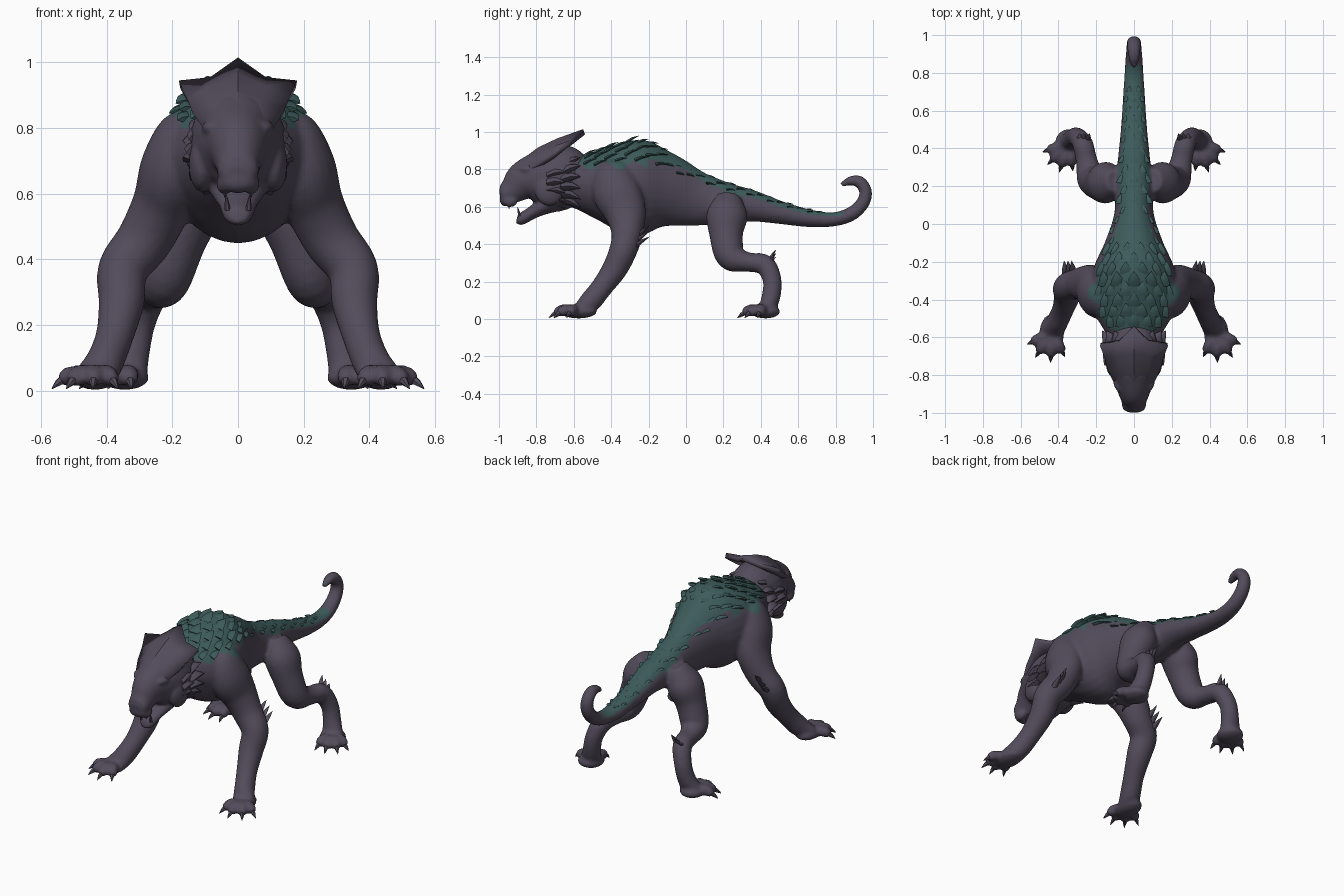
import bpy, bmesh, math
from mathutils import Vector, Matrix

cube = bpy.data.objects.get("Cube")
if cube:
    bpy.data.objects.remove(cube)


def material(name, rgb):
    m = bpy.data.materials.new(name)
    m.use_nodes = True
    m.diffuse_color = (*rgb, 1)
    m.node_tree.nodes["Principled BSDF"].inputs["Base Color"].default_value = (*rgb, 1)
    return m


HIDE = material("dark violet hide", (0.085, 0.072, 0.105))
TEAL = material("teal scales", (0.047, 0.105, 0.105))


def spline(pts, steps):
    """Catmull-Rom resampling of points of any dimension."""
    out = []
    for i in range(len(pts) - 1):
        a, b, c, d = (pts[min(max(i + k, 0), len(pts) - 1)] for k in (-1, 0, 1, 2))
        for s in range(steps):
            t = s / steps
            out.append([q + 0.5 * t * (r - p + t * (2*p - 5*q + 4*r - w + t * (3*(q - r) + w - p)))
                        for p, q, r, w in zip(a, b, c, d)])
    return out + [list(pts[-1])]


def loft(bm, pts, steps=5, sides=20, side=1):
    """Tube through (x, y, z, width, depth) points; side=-1 mirrors in x."""
    rows = spline(pts, steps)
    mids = [Vector((r[0] * side, r[1], r[2])) for r in rows]
    rings = []
    for i, r in enumerate(rows):
        t = (mids[min(i + 1, len(mids) - 1)] - mids[max(i - 1, 0)]).normalized()
        ref = Vector((1, 0, 0)) if abs(t.x) < 0.9 else Vector((0, 0, 1))
        u = (ref - t * ref.dot(t)).normalized()
        v = t.cross(u)
        angles = [2 * math.pi * k / sides for k in range(sides)]
        rings.append([bm.verts.new(mids[i] + u * math.cos(a) * r[3] + v * math.sin(a) * r[4])
                      for a in angles])
    for p, q in zip(rings, rings[1:]):
        for k in range(sides):
            j = (k + 1) % sides
            bm.faces.new((p[k], p[j], q[j], q[k]))
    bm.faces.new(rings[0])
    bm.faces.new(rings[-1])


def spike(bm, base, tip, w, d=None, side=1):
    """Slightly bulged cone, optionally flattened."""
    d = d or w
    mid = [(a + b) / 2 for a, b in zip(base, tip)]
    mid[2] += 0.15 * w
    loft(bm, [(*base, w, d), (*mid, w * 0.7, d * 0.7), (*tip, 0.001, 0.001)], 2, 6, side)


def ball(bm, loc, size):
    bmesh.ops.create_uvsphere(bm, u_segments=20, v_segments=12, radius=1,
                              matrix=Matrix.Translation(loc) @ Matrix.Diagonal((*size, 1)))


def finish(name, bm, mats, angle=40, closed=True):
    if closed:
        bmesh.ops.recalc_face_normals(bm, faces=bm.faces)
    me = bpy.data.meshes.new(name)
    bm.to_mesh(me)
    bm.free()
    ob = bpy.data.objects.new(name, me)
    bpy.context.scene.collection.objects.link(ob)
    for m in mats:
        me.materials.append(m)
    smooth(ob, angle)
    return ob


def smooth(ob, angle):
    bpy.ops.object.select_all(action='DESELECT')
    ob.select_set(True)
    bpy.context.view_layer.objects.active = ob
    bpy.ops.object.shade_smooth_by_angle(angle=math.radians(angle))


def fuse(ob, voxel, passes):
    """Blend overlapping volumes into one skin."""
    r = ob.modifiers.new("fuse", 'REMESH')
    r.mode, r.voxel_size = 'VOXEL', voxel
    s = ob.modifiers.new("relax", 'SMOOTH')
    s.factor, s.iterations = 0.5, passes
    dg = bpy.context.evaluated_depsgraph_get()
    mats = list(ob.data.materials)
    me = bpy.data.meshes.new_from_object(ob.evaluated_get(dg))
    ob.modifiers.clear()
    ob.data = me
    me.materials.clear()
    for m in mats:
        me.materials.append(m)
    smooth(ob, 50)


# Trunk and tail: y, z, half width, half height
TRUNK = [(-.66, .72, .10, .11), (-.56, .725, .16, .15), (-.46, .72, .215, .19),
         (-.34, .71, .235, .24), (-.22, .70, .21, .252), (-.1, .685, .155, .2),
         (.05, .645, .105, .15), (.2, .62, .1, .115), (.35, .605, .085, .085),
         (.5, .57, .07, .062), (.65, .54, .06, .048), (.78, .532, .052, .038)]
TAIL_CURL = [(.88, .56, .045, .038), (.945, .62, .04, .036), (.96, .685, .037, .034),
             (.925, .735, .034, .032), (.875, .738, .028, .024), (.83, .715, .014, .012)]
# Legs: x, y, z, half width, half depth
FRONT_LEG = [(.13, -.4, .84, .03, .04), (.155, -.39, .79, .085, .1), (.193, -.37, .68, .104, .13),
             (.23, -.325, .57, .092, .112), (.285, -.315, .46, .085, .085), (.35, -.335, .37, .077, .075),
             (.355, -.38, .27, .07, .068), (.375, -.45, .17, .058, .058), (.405, -.515, .09, .058, .058),
             (.435, -.57, .045, .065, .038)]
HIND_LEG = [(.1, .23, .66, .05, .06), (.145, .22, .56, .095, .11), (.185, .215, .45, .085, .09),
            (.225, .24, .335, .078, .078), (.25, .33, .305, .058, .052), (.27, .42, .29, .055, .055),
            (.3, .46, .21, .05, .05), (.32, .455, .12, .052, .05), (.34, .43, .05, .065, .045)]
# Paw: centre, half size, toe heading and spread in degrees, toe length
PAWS = [((.435, -.575, .035), (.066, .1), -72, 31, .125),
        ((.345, .425, .035), (.075, .08), -58, 27, .125)]

body = bmesh.new()
claws = bmesh.new()
loft(body, [(0, *p) for p in TRUNK + TAIL_CURL], 5, 28)
for s in (1, -1):
    loft(body, FRONT_LEG, side=s)
    loft(body, HIND_LEG, side=s)
    for (x, y, z), size, heading, spread, length in PAWS:
        ball(body, (x * s, y, z + .005), (*size, .037))
        for k in range(4):
            a = math.radians(heading + (k - 1.5) * spread)
            dx, dy = math.cos(a), math.sin(a)
            reach = length * (1 if k in (1, 2) else .92)

            def at(f, h, w):
                return (x + dx * reach * f, y + dy * reach * f, h, w, w)
            loft(body, [at(.1, .04, .03), at(.6, .05, .031), at(.9, .036, .027), at(1.03, .027, .013)],
                 4, 12, s)
            spike(claws, at(.92, .036, 0)[:3], at(1.27, .006, 0)[:3], .015, side=s)
skin = finish("body_and_legs", body, [HIDE, TEAL])
fuse(skin, .011, 4)

# Teal saddle over the shoulders, narrowing down the tail
for f in skin.data.polygons:
    c, n = f.center, f.normal
    saddle = -.62 < c.y < -.2 and c.z > .82 + .02 * math.sin(c.y * 40)
    ridge = -.25 < c.y < .84 and n.z > .5 and c.z > .72 - .3 * c.y
    tail = .6 < c.y < .84 and n.z > .5 and c.z < .62
    on_spine = abs(c.x) < (.16 if c.y < 0 else .085)
    f.material_index = int(saddle or (on_spine and (ridge or tail)))
finish("claws", claws, [HIDE])


def trunk_at(y):
    for a, b in zip(TRUNK, TRUNK[1:]):
        if a[0] <= y <= b[0]:
            t = (y - a[0]) / (b[0] - a[0])
            return [p + (q - p) * t for p, q in zip(a, b)][1:]


# Overlapping pointed scales along the back, longest behind the shoulders
scales = bmesh.new()
for row in range(24):
    y = -.54 + row * .054
    zc, rx, rz = trunk_at(y)
    spread = [-.9, -.55, -.2, .2, .55, .9] if row % 2 else [-.75, -.4, 0, .4, .75]
    if y > .05:
        spread = [-.5, .5] if row % 2 else [-.8, 0, .8]
    size = .022 + .09 * rx if y < .05 else .3 * rx
    lift = .022 if -.36 < y < -.15 else -.004
    for a in spread:
        sx, cz = math.sin(a), math.cos(a)
        base = (rx * sx * .96, y, zc + rz * cz * .955)
        back = trunk_at(min(y + size * 1.7, .779))
        tip = (back[1] * sx + lift * sx, y + size * 1.7, back[0] + back[2] * cz + lift * cz + .006)
        spike(scales, base, tip, size * .9, size * .25)
finish("back_scales", scales, [TEAL], 30)

# Head: skull, brows, cheeks, nose and open lower jaw
head = bmesh.new()
SKULL = [(-.995, .66, .035, .03), (-.975, .665, .06, .05), (-.93, .69, .068, .075),
         (-.87, .735, .092, .108), (-.8, .75, .122, .145), (-.72, .755, .145, .172),
         (-.64, .75, .14, .175), (-.57, .735, .12, .14)]
JAW = [(-.905, .535, .028, .022), (-.88, .535, .045, .032), (-.82, .57, .06, .035),
       (-.75, .61, .085, .05), (-.66, .65, .1, .07)]
loft(head, [(0, *p) for p in SKULL], 5, 24)
loft(head, [(0, *p) for p in JAW], 5, 20)
ball(head, (0, -.965, .64), (.06, .032, .038))
for s in (1, -1):
    ball(head, (.075 * s, -.83, .8), (.035, .06, .025))
    ball(head, (.11 * s, -.73, .69), (.04, .08, .085))
    ball(head, (.04 * s, -.94, .63), (.026, .04, .032))
head = finish("head", head, [HIDE])
fuse(head, .009, 3)

# Teeth and shaggy cheek mane
teeth, mane = bmesh.new(), bmesh.new()
for s in (1, -1):
    spike(teeth, (.032, -.89, .55), (.036, -.9, .598), .009, side=s)
    spike(teeth, (.04, -.95, .62), (.04, -.945, .588), .009, side=s)
    for k in range(6):
        a = math.radians(42 - k * 21)
        for ring, (y, r, out) in enumerate([(-.73, .115, .04), (-.65, .115, .055)]):
            b = a + ring * .18
            c, h = math.cos(b), math.sin(b)
            spike(mane, (c * r, y, .73 + h * r), (c * (r + out), y + .085, .73 + h * (r + out)),
                  .046, .03, s)
    # Tufts behind elbows and hocks
    for k in range(3):
        spike(mane, (.32 + .02 * k, -.27, .43 - .02 * k), (.33 + .02 * k, -.195, .5 - .03 * k),
              .022, .014, s)
        spike(mane, (.25 + .02 * k, .44, .3), (.235 + .025 * k, .48, .37 - .02 * k), .02, .014, s)
finish("teeth", teeth, [HIDE])
finish("mane_and_tufts", mane, [HIDE], 50)

# Three-pointed head crest: centre, middle and edge point of each row
CREST = [[(0, -.95, .75), (.03, -.945, .745), (.05, -.935, .725)],
         [(0, -.88, .85), (.055, -.875, .83), (.095, -.865, .785)],
         [(0, -.79, .918), (.075, -.785, .89), (.138, -.775, .845)],
         [(0, -.69, .965), (.085, -.70, .928), (.155, -.71, .89)],
         [(0, -.55, 1.015), (.085, -.625, .955), (.18, -.645, .945)]]
crest = bmesh.new()
grid = [[crest.verts.new((x * s, y, z)) for s, pts in ((-1, row[:0:-1]), (1, row)) for x, y, z in pts]
        for row in CREST]
for p, q in zip(grid, grid[1:]):
    for k in range(4):
        crest.faces.new((p[k], p[k + 1], q[k + 1], q[k]))
crest = finish("head_crest", crest, [HIDE], 35, closed=False)
thick = crest.modifiers.new("thickness", 'SOLIDIFY')
thick.thickness, thick.offset = .03, -1
